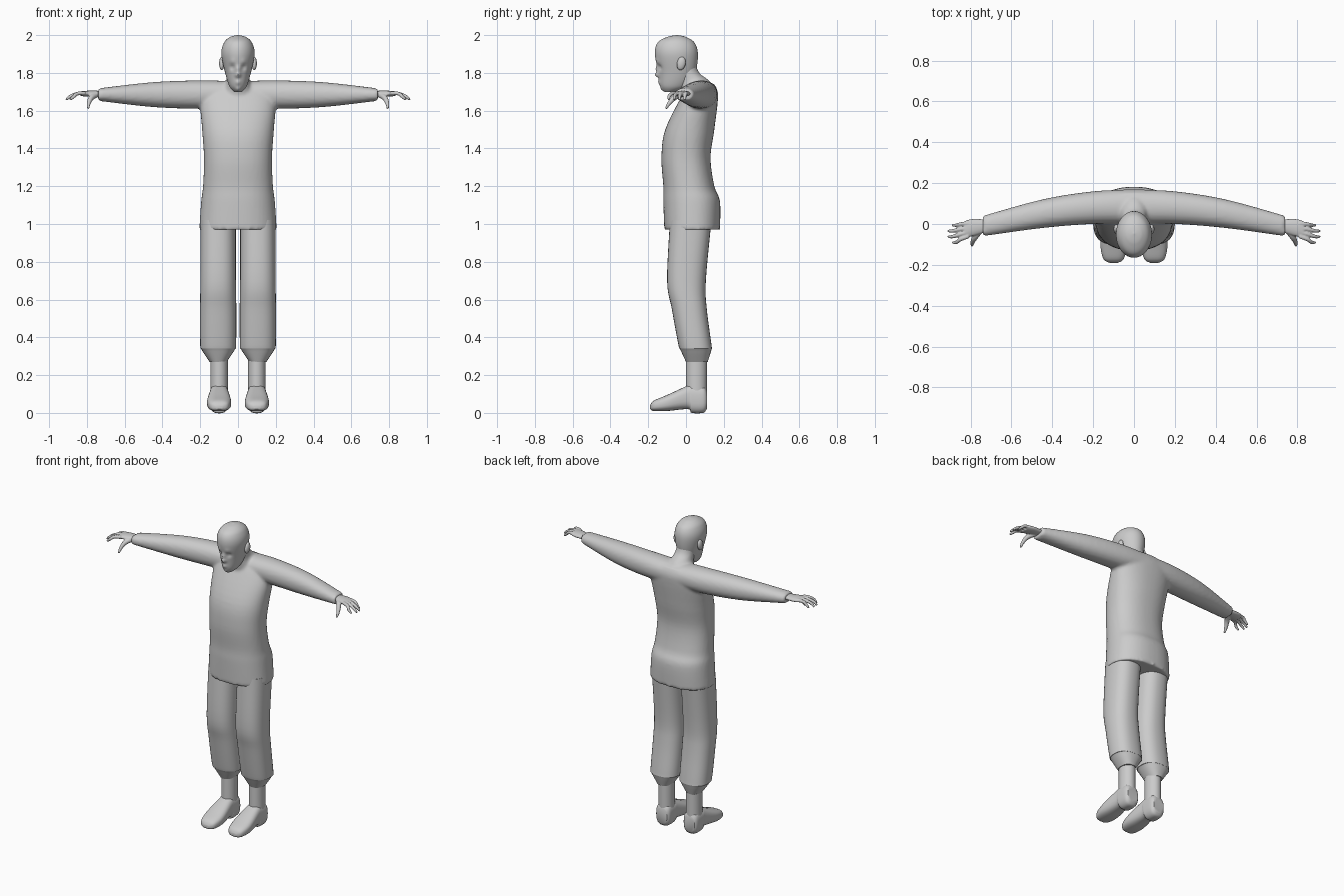
import bpy, bmesh, math
from mathutils import Matrix, Vector

cube = bpy.data.objects.get("Cube")
if cube:
    bpy.data.objects.remove(cube, do_unlink=True)

# One plain grey for the whole figure
shade = (.6, .6, .6, 1)
grey = bpy.data.materials.new("plain_grey")
grey.use_nodes = True
grey.diffuse_color = shade
grey.node_tree.nodes["Principled BSDF"].inputs["Base Color"].default_value = shade


def curve_through(before, start, end, after, t):
    """Smooth value between start and end, guided by their neighbours."""
    slope = end - before
    bend = 2 * before - 5 * start + 4 * end - after
    twist = 3 * (start - end) + after - before
    return start + t / 2 * (slope + t * (bend + t * twist))


def spline(keys, steps):
    """Smoothly fill in between key tuples."""
    padded = [keys[0], *keys, keys[-1]]
    filled = []
    for quad in zip(padded, padded[1:], padded[2:], padded[3:]):
        for step in range(steps):
            filled.append([curve_through(*values, step / steps) for values in zip(*quad)])
    return filled + [list(keys[-1])]


def skin(bm, rings):
    """Join rings of points into a closed solid."""
    loops = [[bm.verts.new(point) for point in ring] for ring in rings]
    for lower, upper in zip(loops, loops[1:]):
        for i in range(len(lower)):
            bm.faces.new((lower[i - 1], lower[i], upper[i], upper[i - 1]))
    bm.faces.new(loops[0])
    bm.faces.new(loops[-1])


def circle(sides):
    angles = [math.tau * i / sides for i in range(sides)]
    return [(math.cos(angle), math.sin(angle)) for angle in angles]


def squared(value, power):
    return math.copysign(abs(value) ** (2 / power), value)


def loft(bm, axis, keys, middle=0, sides=32, power=2, steps=5):
    """Keys: place on axis, half width about the middle, low and high limit."""
    rings = []
    for place, half, low, high in spline(keys, steps):
        ring = []
        for cosine, sine in circle(sides):
            across = middle + half * squared(cosine, power)
            along = (low + high) / 2 + (high - low) / 2 * squared(sine, power)
            spots = {"x": (place, along, across),
                     "y": (across, place, along),
                     "z": (across, along, place)}
            ring.append(spots[axis])
        rings.append(ring)
    skin(bm, rings)


def tube(bm, keys):
    """Keys: x, y, z and radius along a bent, tapering finger."""
    path = spline(keys, 4)
    rings = []
    for i, (x, y, z, radius) in enumerate(path):
        ahead = Vector(path[min(i + 1, len(path) - 1)][:3])
        behind = Vector(path[max(i - 1, 0)][:3])
        turn = (ahead - behind).to_track_quat("Z", "Y")
        rings.append([Vector((x, y, z)) + turn @ Vector((radius * cosine, radius * sine, 0))
                      for cosine, sine in circle(12)])
    skin(bm, rings)


def mirror_x(bm):
    """Add the opposite side of everything built so far."""
    geometry = bm.verts[:] + bm.edges[:] + bm.faces[:]
    for item in bmesh.ops.duplicate(bm, geom=geometry)["geom"]:
        if isinstance(item, bmesh.types.BMVert):
            item.co.x = -item.co.x


def finish(bm, name, voxel=None):
    """Make the object; a voxel size fuses overlapping solids softly."""
    bmesh.ops.recalc_face_normals(bm, faces=bm.faces[:])
    mesh = bpy.data.meshes.new(name)
    bm.to_mesh(mesh)
    bm.free()
    mesh.materials.append(grey)
    part = bpy.data.objects.new(name, mesh)
    bpy.context.scene.collection.objects.link(part)
    if voxel:
        fuse = part.modifiers.new("fuse", "REMESH")
        fuse.mode = "VOXEL"
        fuse.voxel_size = voxel
        fuse.use_smooth_shade = True
        soften = part.modifiers.new("soften", "SMOOTH")
        soften.iterations = 3
    else:
        bpy.ops.object.select_all(action="DESELECT")
        part.select_set(True)
        bpy.context.view_layer.objects.active = part
        bpy.ops.object.shade_smooth_by_angle(angle=math.radians(45))


# Shirt: sleeves, trunk and neck fused together
bm = bmesh.new()
sleeve = [(-.02, .07, 0, .17), (.2, .075, 0, .16), (.45, .066, -.02, .12), (.74, .033, -.06, .04)]
loft(bm, "x", sleeve, middle=1.685, power=2.2)
mirror_x(bm)
trunk = [(.97, .205, -.115, .18), (1.12, .195, -.12, .18), (1.2, .185, -.12, .15),
         (1.35, .18, -.13, .13), (1.5, .19, -.11, .15), (1.68, .2, -.02, .17),
         (1.74, .15, .03, .15)]
loft(bm, "z", trunk, sides=48, power=2.3)
neck = [(1.66, .1, -.02, .16), (1.75, .065, -.04, .13), (1.8, .057, -.06, .07),
        (1.86, .055, -.06, .05)]
loft(bm, "z", neck)
finish(bm, "shirt_and_neck", voxel=.01)

# Head with features pushed out of the face
bm = bmesh.new()
skull = [(1.7, .02, -.11, -.06), (1.73, .046, -.135, .01), (1.8, .068, -.145, .05),
         (1.9, .088, -.165, .063), (1.96, .074, -.15, .045), (1.99, .042, -.1, 0),
         (2, .003, -.05, -.045)]
loft(bm, "z", skull, sides=72, steps=10)
features = {"nose": (0, 1.79, -.022), "bridge": (0, 1.82, -.012), "eye": (.03, 1.83, .012),
            "brow": (.03, 1.86, -.004), "lips": (0, 1.75, -.008), "chin": (0, 1.71, -.007)}
spread = .014
for vert in bm.verts:
    if vert.co.y < -.06:
        side, height = abs(vert.co.x), vert.co.z
        for across, up, push in features.values():
            distance = math.hypot(side - across, height - up) / spread
            vert.co.y += push * math.exp(-distance ** 2)
finish(bm, "head")

# Ears, flattened and tilted back
bm = bmesh.new()
shape = Matrix.LocRotScale(Vector((.086, -.025, 1.85)), Matrix.Rotation(-.2, 3, "X"),
                           Vector((.014, .023, .036)))
bmesh.ops.create_uvsphere(bm, u_segments=16, v_segments=12, radius=1, matrix=shape)
mirror_x(bm)
finish(bm, "ears")

# Hands: palm, four spread fingers and a thumb fused together
bm = bmesh.new()
palm = [(.71, .015, -.036, .022), (.79, .016, -.06, .025), (.83, .013, -.07, .014)]
loft(bm, "x", palm, middle=1.69, sides=20)
for finger in range(4):
    root = -.06 + .021 * finger
    tip = -.09 + .028 * finger
    reach = .912 - .01 * (finger - 1.5) ** 2
    tube(bm, [(.81, root, 1.693, .011), (.85, (root + tip) / 2, 1.69, .01),
              (reach - .02, tip, 1.675, .009), (reach, tip, 1.657, .006)])
tube(bm, [(.745, -.025, 1.685, .014), (.775, -.06, 1.67, .015),
          (.79, -.088, 1.64, .011), (.793, -.107, 1.61, .006)])
mirror_x(bm)
finish(bm, "hands", voxel=.004)

# Trousers with gathered cuffs
bm = bmesh.new()
leg = [(1.02, .093, -.085, .135), (.7, .094, -.1, .105), (.55, .096, -.075, .11),
       (.36, .095, -.04, .135), (.335, .088, -.03, .135), (.27, .045, 0, .115)]
loft(bm, "z", leg, middle=.105, power=2.4)
mirror_x(bm)
finish(bm, "trousers")

# Ankles
bm = bmesh.new()
loft(bm, "z", [(.08, .047, 0, .11), (.3, .046, 0, .11)], middle=.1)
mirror_x(bm)
finish(bm, "ankles")

# Shoes with a raised arch before the heel
bm = bmesh.new()
shoe = [(-.19, .02, .02, .04), (-.17, .05, .01, .065), (-.1, .064, .01, .095),
        (.01, .052, .02, .145), (.03, .052, 0, .15), (.09, .05, 0, .145), (.11, .038, .02, .12)]
loft(bm, "y", shoe, middle=.1, power=2.7)
mirror_x(bm)
finish(bm, "shoes")
